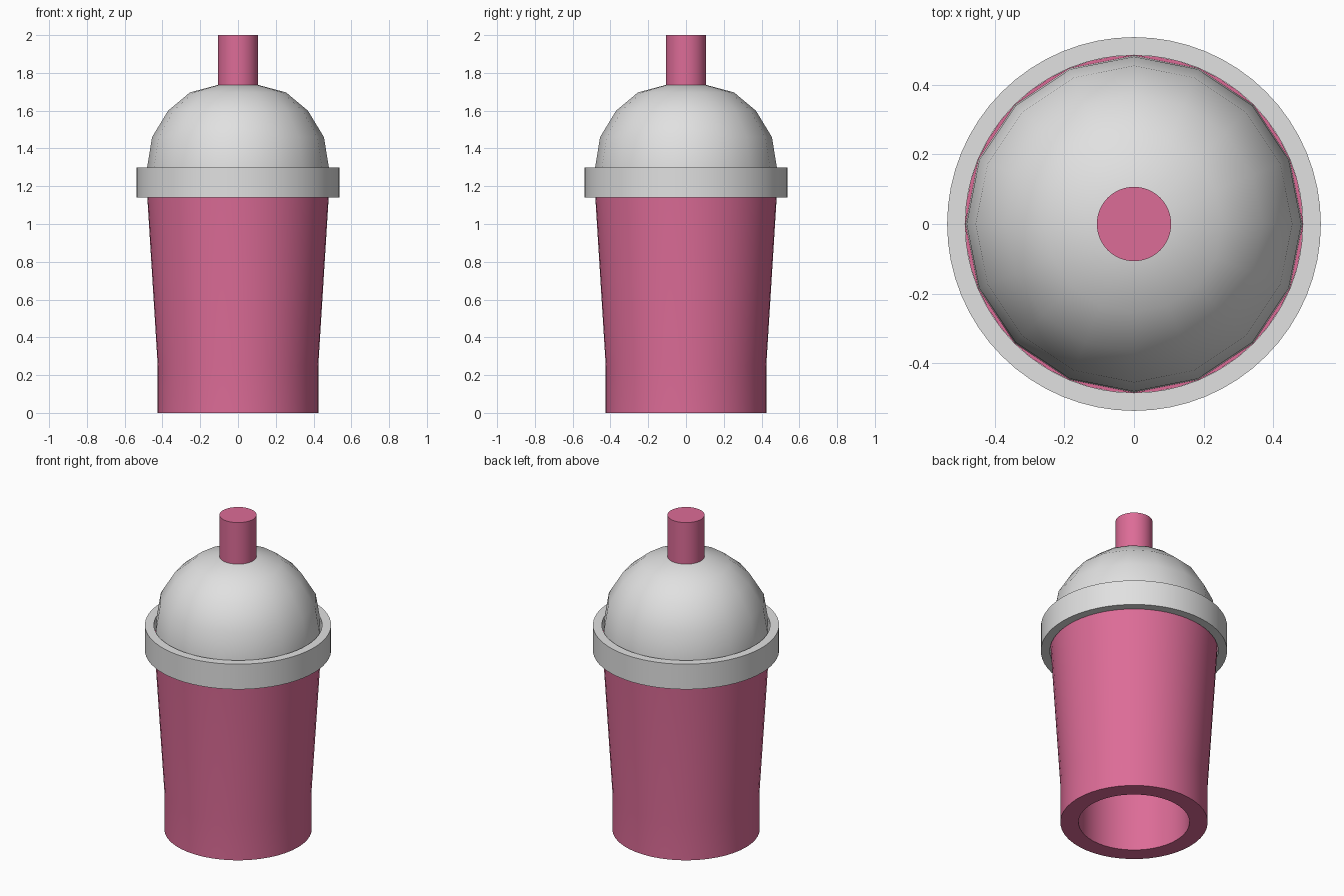
import bpy
import bmesh
from math import cos, sin, tau, radians

cube = bpy.data.objects.get("Cube")
if cube:
    bpy.data.objects.remove(cube, do_unlink=True)


def material(name, rgb):
    m = bpy.data.materials.new(name)
    m.use_nodes = True
    m.diffuse_color = (*rgb, 1)
    m.node_tree.nodes["Principled BSDF"].inputs["Base Color"].default_value = (*rgb, 1)
    return m


def lathe(name, profile, mat, sides=48, angle=40):
    """Spin a closed (radius, height) outline around z; radius 0 becomes a pole."""
    bm = bmesh.new()
    rings = []
    for r, z in profile:
        if r == 0:
            rings.append([bm.verts.new((0, 0, z))] * sides)
        else:
            rings.append([bm.verts.new((r * cos(tau * i / sides), r * sin(tau * i / sides), z))
                          for i in range(sides)])
    for a, b in zip(rings, rings[1:] + rings[:1]):
        for i in range(sides):
            j = (i + 1) % sides
            corners = list(dict.fromkeys((a[i], a[j], b[j], b[i])))
            if len(corners) > 2:
                bm.faces.new(corners)
    bmesh.ops.recalc_face_normals(bm, faces=bm.faces[:])
    mesh = bpy.data.meshes.new(name)
    bm.to_mesh(mesh)
    bm.free()
    mesh.materials.append(mat)
    ob = bpy.data.objects.new(name, mesh)
    bpy.context.collection.objects.link(ob)
    bpy.ops.object.select_all(action="DESELECT")
    ob.select_set(True)
    bpy.context.view_layer.objects.active = ob
    bpy.ops.object.shade_smooth_by_angle(angle=radians(angle))
    return ob


pink = material("drink pink", (0.72, 0.15, 0.31))
grey = material("lid grey", (0.75, 0.75, 0.75))

# Thick-walled cup, open underneath
wall = 0.105
cup_outer = [(0.425, 0), (0.425, 0.25), (0.485, 1.22)]
lathe("cup", cup_outer + [(r - wall, z) for r, z in reversed(cup_outer)], pink)

# Band around the cup mouth
lathe("lid_band", [(0.485, 1.14), (0.537, 1.14), (0.537, 1.3), (0.485, 1.3)], grey, sides=64)

# Faceted dome with a thin shell
dome_outer = [(0.484, 1.22), (0.481, 1.3), (0.455, 1.46), (0.37, 1.6),
              (0.254, 1.697), (0.1, 1.738), (0, 1.742)]
dome_inner = [(r * 0.96, z - 0.02 * (z > 1.3)) for r, z in reversed(dome_outer)]
lathe("lid_dome", dome_outer + dome_inner, grey, sides=16)

# Straw
lathe("straw", [(0, 1.6), (0.107, 1.6), (0.107, 2), (0, 2)], pink, sides=32)
